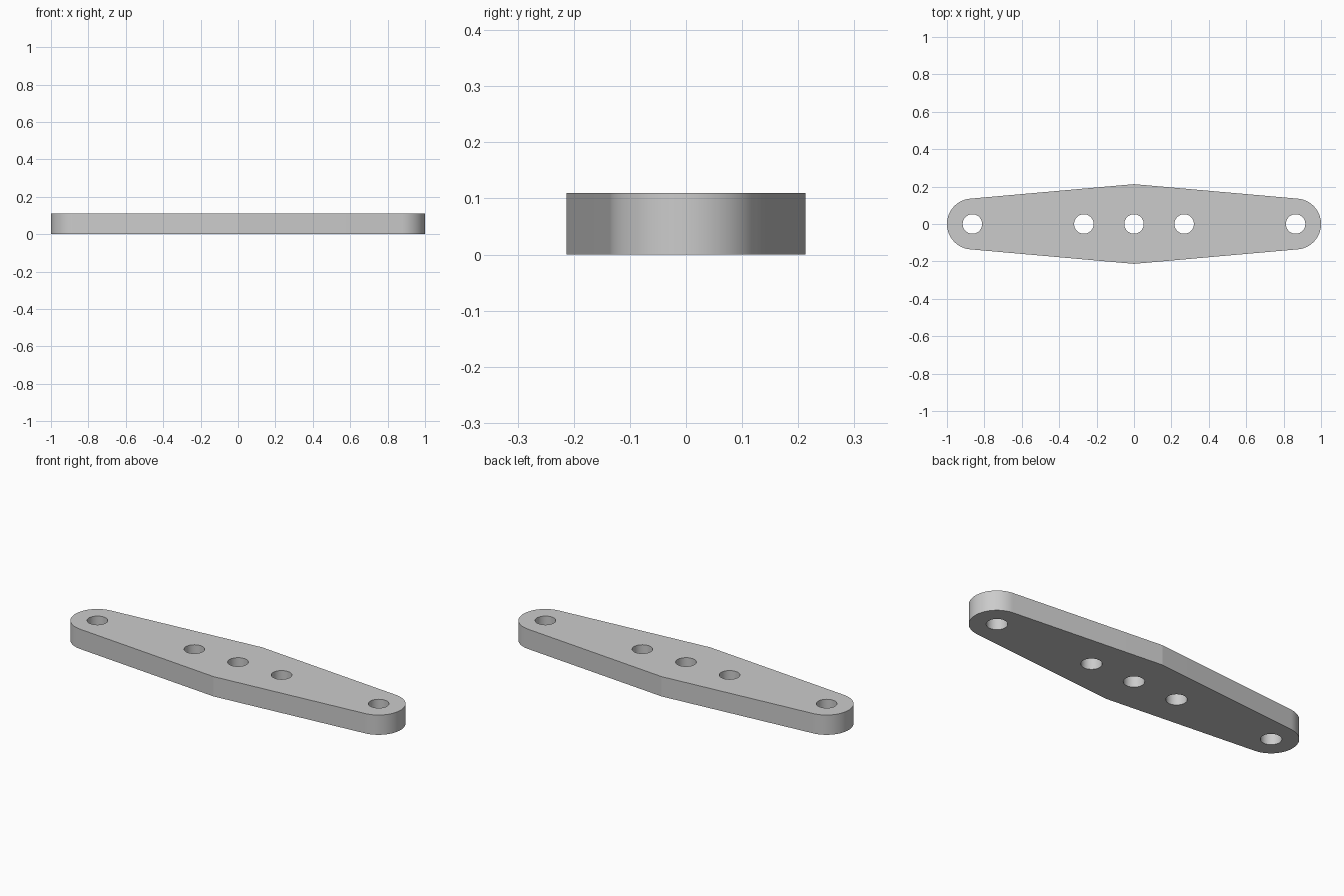
import bpy, bmesh
from math import pi, sin, cos, atan2, acos, hypot, radians

if "Cube" in bpy.data.objects:
    bpy.data.objects.remove(bpy.data.objects["Cube"])

END_X, END_R = 0.864, 0.136      # rounded end centre and radius
MID_H = 0.213                    # half width at the middle
HOLE_R, THICK = 0.052, 0.11
HOLES = (-END_X, -0.268, 0, 0.268, END_X)


def arc(cx, r, a0, a1, n):
    return [(cx + r * cos(a0 + (a1 - a0) * i / n),
             r * sin(a0 + (a1 - a0) * i / n)) for i in range(n + 1)]


# Outline: middle corners joined to the end arcs by tangent lines
t = atan2(MID_H, -END_X) - acos(END_R / hypot(END_X, MID_H))
right = arc(END_X, END_R, -t, t, 40)
left = [(-x, -y) for x, y in right]
outline = right + [(0, MID_H)] + left + [(0, -MID_H)]

# Filled, extruded profile with through holes
curve = bpy.data.curves.new("link_plate", 'CURVE')
curve.dimensions = '2D'
curve.fill_mode = 'BOTH'
curve.extrude = THICK / 2
for pts in [outline] + [arc(x, HOLE_R, 0, 2 * pi, 64)[:-1] for x in HOLES]:
    s = curve.splines.new('POLY')
    s.points.add(len(pts) - 1)
    for p, (x, y) in zip(s.points, pts):
        p.co = (x, y, 0, 1)
    s.use_cyclic_u = True
plate = bpy.data.objects.new("link_plate", curve)
bpy.context.collection.objects.link(plate)
bpy.context.view_layer.objects.active = plate
plate.select_set(True)
bpy.ops.object.convert(target='MESH')
plate = bpy.context.object

# Weld caps to walls and stand the plate on the ground
bm = bmesh.new()
bm.from_mesh(plate.data)
bmesh.ops.remove_doubles(bm, verts=bm.verts, dist=1e-4)
bmesh.ops.translate(bm, verts=bm.verts, vec=(0, 0, THICK / 2))
bmesh.ops.dissolve_limit(bm, angle_limit=radians(0.5), verts=bm.verts, edges=bm.edges)
bmesh.ops.recalc_face_normals(bm, faces=bm.faces)
bm.to_mesh(plate.data)
bm.free()

# Smooth rounds, crisp rims and middle corners
bpy.ops.object.shade_smooth_by_angle(angle=radians(8))
